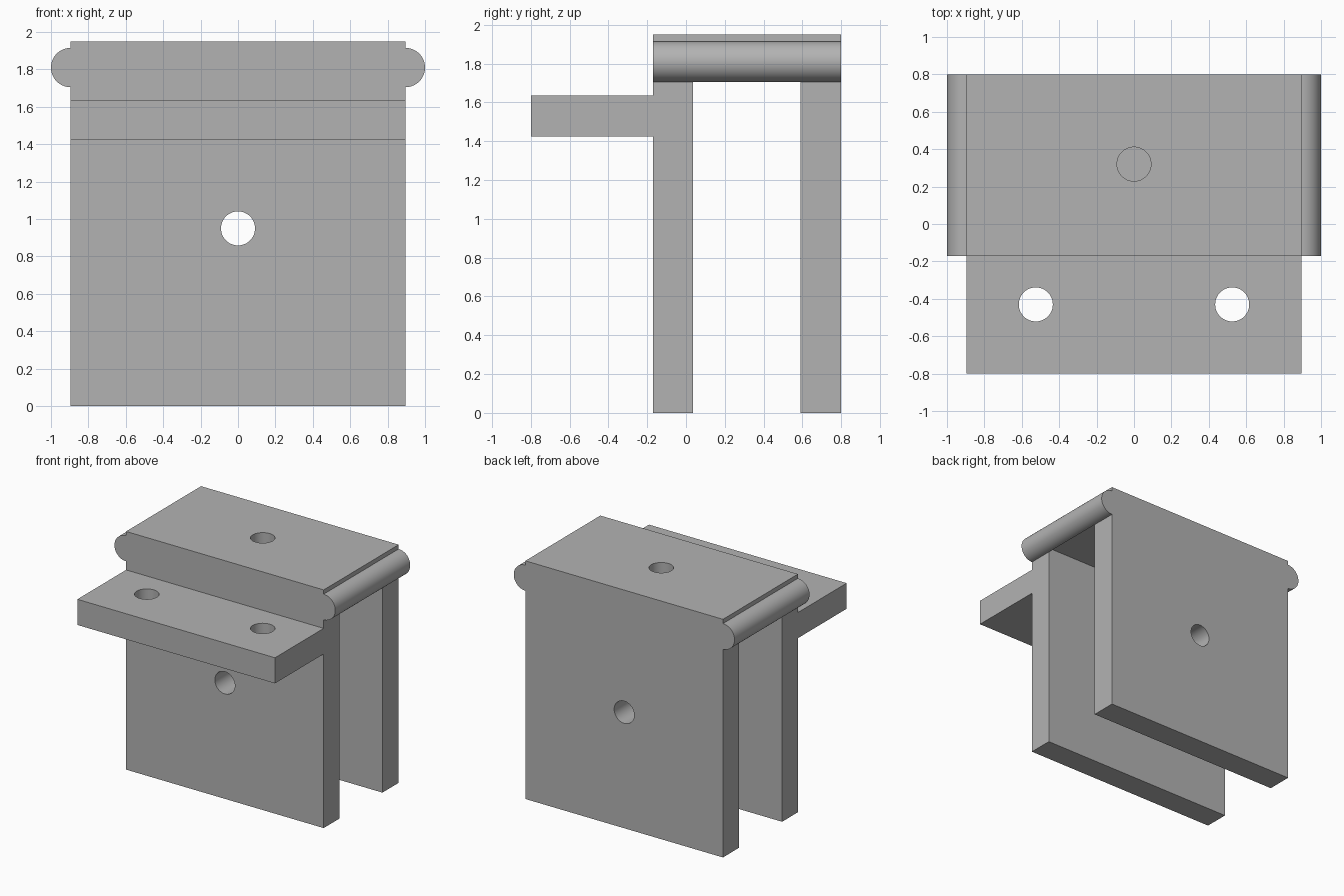
import bpy, bmesh, math
from mathutils import Matrix

if "Cube" in bpy.data.objects:
    bpy.data.objects.remove(bpy.data.objects["Cube"])

grey = bpy.data.materials.new("plain grey")
grey.diffuse_color = (0.45, 0.45, 0.45, 1)
grey.use_nodes = True
grey.node_tree.nodes["Principled BSDF"].inputs["Base Color"].default_value = grey.diffuse_color
HALF = 0.895          # half width of the body
FRONT, BACK = -0.17, 0.8


def add_object(name, bm):
    bmesh.ops.recalc_face_normals(bm, faces=bm.faces)
    mesh = bpy.data.meshes.new(name)
    bm.to_mesh(mesh)
    bm.free()
    mesh.materials.append(grey)
    ob = bpy.data.objects.new(name, mesh)
    bpy.context.collection.objects.link(ob)
    return ob


def prism(name, points, offset):
    """Extrude a closed outline along an offset vector."""
    bm = bmesh.new()
    face = bm.faces.new([bm.verts.new(p) for p in points])
    ext = bmesh.ops.extrude_face_region(bm, geom=[face])
    verts = [g for g in ext["geom"] if isinstance(g, bmesh.types.BMVert)]
    bmesh.ops.translate(bm, verts=verts, vec=offset)
    return add_object(name, bm)


def smooth(ob):
    bpy.ops.object.select_all(action='DESELECT')
    ob.select_set(True)
    bpy.context.view_layer.objects.active = ob
    bpy.ops.object.shade_smooth_by_angle(angle=math.radians(30))


# Bracket: two walls, a top plate and a front flange in one side profile
profile = [(FRONT, 0), (0.035, 0), (0.035, 1.74), (0.59, 1.74), (0.59, 0), (BACK, 0),
           (BACK, 1.95), (FRONT, 1.95), (FRONT, 1.635), (-0.8, 1.635),
           (-0.8, 1.425), (FRONT, 1.425)]
bracket = prism("bracket_body", [(-HALF, y, z) for y, z in profile], (2 * HALF, 0, 0))

# Holes: two in the flange, one through both walls, one blind in the top plate
holes = [((-0.525, -0.43, 1.53), 0.5, 'Z'), ((0.525, -0.43, 1.53), 0.5, 'Z'),
         ((0, 0.32, 0.95), 1.4, 'Y'), ((0, 0.32, 1.9), 0.2, 'Z')]
bm = bmesh.new()
for centre, depth, axis in holes:
    turn = Matrix.Rotation(math.pi / 2, 4, 'X') if axis == 'Y' else Matrix()
    bmesh.ops.create_cone(bm, cap_ends=True, segments=48, radius1=0.091, radius2=0.091,
                          depth=depth, matrix=Matrix.Translation(centre) @ turn)
cutter = add_object("hole_cutter", bm)
cutter.hide_render = True

cut = bracket.modifiers.new("holes", 'BOOLEAN')
cut.operation = 'DIFFERENCE'
cut.solver = 'EXACT'
cut.object = cutter
bpy.context.view_layer.objects.active = bracket
bpy.ops.object.modifier_apply(modifier=cut.name)
bpy.data.objects.remove(cutter)
smooth(bracket)

# Half-round rails along both sides of the top plate
for side, label in ((-1, "left"), (1, "right")):
    arc = [math.pi * i / 32 - math.pi / 2 for i in range(33)]
    outline = [(side * (HALF + 0.105 * math.cos(a)), FRONT, 1.81 + 0.105 * math.sin(a))
               for a in arc]
    smooth(prism(label + "_round_rail", outline, (0, BACK - FRONT, 0)))
